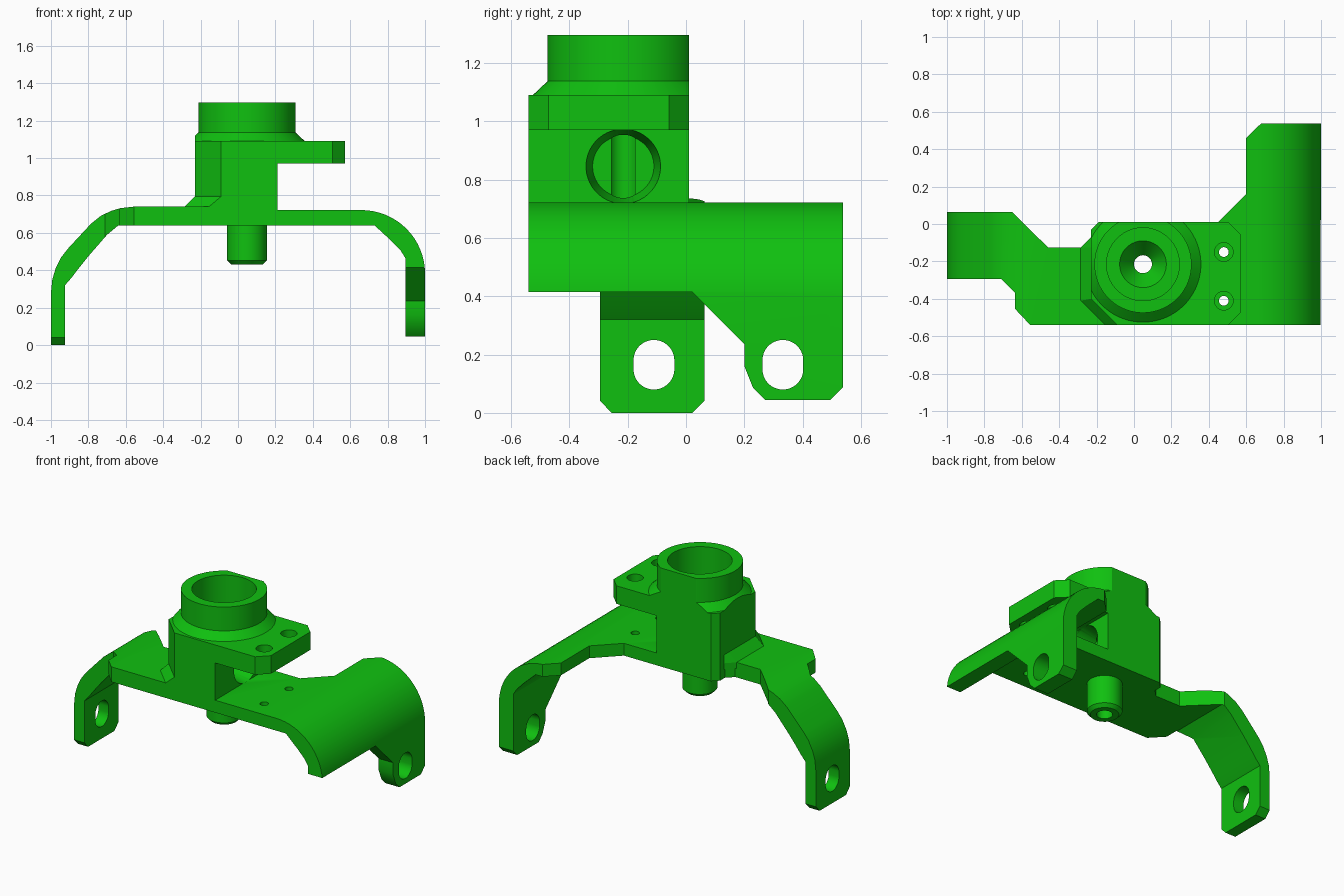
import bpy, bmesh, math

if "Cube" in bpy.data.objects:
    bpy.data.objects.remove(bpy.data.objects["Cube"])

green = bpy.data.materials.new("green")
green.diffuse_color = (0.005, 0.53, 0.005, 1)
green.use_nodes = True
green.node_tree.nodes["Principled BSDF"].inputs["Base Color"].default_value = green.diffuse_color
CX, CY = 0.048, -0.215          # axis of the collar and post


def loft(name, a, b):
    """Solid between two matching loops of 3D points."""
    me = bpy.data.meshes.new(name)
    bm = bmesh.new()
    va, vb = [bm.verts.new(p) for p in a], [bm.verts.new(p) for p in b]
    n = len(va)
    bm.faces.new(va)
    bm.faces.new(vb)
    for i in range(n):
        j = (i + 1) % n
        bm.faces.new((va[i], va[j], vb[j], vb[i]))
    bmesh.ops.recalc_face_normals(bm, faces=bm.faces)
    bm.to_mesh(me)
    bm.free()
    me.materials.append(green)
    ob = bpy.data.objects.new(name, me)
    bpy.context.collection.objects.link(ob)
    return ob


def prism(name, pts, axis, lo, hi):
    """Extrude a 2D outline along an axis."""
    put = {'x': lambda p, h: (h, p[0], p[1]),
           'y': lambda p, h: (p[0], h, p[1]),
           'z': lambda p, h: (p[0], p[1], h)}[axis]
    return loft(name, [put(p, lo) for p in pts], [put(p, hi) for p in pts])


def rect(x0, y0, x1, y1):
    return [(x0, y0), (x1, y0), (x1, y1), (x0, y1)]


def circle(x, y, r, n=48, stretch=0.0):
    """Circle, or a slot when its halves are pulled apart vertically."""
    pts = []
    for i in range(n):
        t = 2 * math.pi * (i + 0.5) / n
        s = math.sin(t)
        pts.append((x + r * math.cos(t), y + r * s + math.copysign(stretch, s)))
    return pts


def turned(name, steps, n=64):
    """Revolve (radius, z) steps about the post axis."""
    me = bpy.data.meshes.new(name)
    bm = bmesh.new()
    rings = [[bm.verts.new((x, y, z)) for x, y in circle(CX, CY, r, n)] for r, z in steps]
    bm.faces.new(rings[0])
    bm.faces.new(rings[-1])
    for a, b in zip(rings, rings[1:]):
        for i in range(n):
            j = (i + 1) % n
            bm.faces.new((a[i], a[j], b[j], b[i]))
    bmesh.ops.recalc_face_normals(bm, faces=bm.faces)
    bm.to_mesh(me)
    bm.free()
    me.materials.append(green)
    ob = bpy.data.objects.new(name, me)
    bpy.context.collection.objects.link(ob)
    return ob


def combine(ob, other, op):
    bpy.context.view_layer.objects.active = ob
    m = ob.modifiers.new(op, 'BOOLEAN')
    m.operation, m.object, m.solver = op, other, 'EXACT'
    bpy.ops.object.modifier_apply(modifier=m.name)
    bpy.data.objects.remove(other)


# Left arm: bent profile trimmed by its plan and by the foot outline
left = prism("bracket", [
    (0.18, 0.74), (-0.56, 0.74), (-0.63, 0.732), (-0.68, 0.717), (-0.735, 0.69), (-0.785, 0.65),
    (-0.85, 0.58), (-0.91, 0.515), (-0.945, 0.47), (-0.975, 0.41), (-0.993, 0.35), (-1, 0.28),
    (-1, 0), (-0.925, 0), (-0.925, 0.32), (-0.89, 0.36), (-0.86, 0.40), (-0.80, 0.475),
    (-0.70, 0.59), (-0.64, 0.64), (0.18, 0.64)], 'y', -0.7, 0.3)
combine(left, prism("left_plan", [
    (0.3, -0.54), (0.3, 0.01), (-0.19, 0.01), (-0.23, -0.03), (-0.23, -0.08), (-0.275, -0.125),
    (-0.46, -0.125), (-0.65, 0.063), (-1.1, 0.063), (-1.1, -0.295), (-0.71, -0.295),
    (-0.635, -0.37), (-0.635, -0.455), (-0.555, -0.54)], 'z', -0.1, 1), 'INTERSECT')
combine(left, prism("left_foot", [
    (-0.255, 0), (0.022, 0), (0.063, 0.042), (0.063, 0.8), (-0.6, 0.8), (-0.6, 0.5),
    (-0.295, 0.3), (-0.295, 0.042)], 'x', -1.1, 0.4), 'INTERSECT')
combine(left, prism("left_slot", circle(-0.11, 0.165, 0.07, stretch=0.015), 'x', -1.1, -0.8), 'DIFFERENCE')

# Right arm: rounded shoulder with one long leg at the back
arc = [(0.66 + 0.34 * math.sin(t), 0.382 + 0.34 * math.cos(t))
       for t in [math.pi / 2 * i / 16 for i in range(17)]]
right = prism("right_arm", [(0.15, 0.722)] + arc + [
    (1, 0), (0.895, 0), (0.895, 0.465), (0.87, 0.505), (0.82, 0.557), (0.73, 0.64), (0.15, 0.64)],
    'y', -0.7, 0.7)
combine(right, prism("right_plan", [
    (0.1, -0.54), (1.1, -0.54), (1.1, 0.538), (0.68, 0.538), (0.6, 0.46), (0.6, 0.16),
    (0.45, 0.01), (0.1, 0.01)], 'z', -0.1, 1), 'INTERSECT')
combine(right, prism("right_foot", [
    (-0.6, 0.415), (0.02, 0.415), (0.2, 0.235), (0.2, 0.16), (0.23, 0.085), (0.27, 0.045),
    (0.495, 0.045), (0.6, 0.15), (0.6, 0.8), (-0.6, 0.8)], 'x', 0, 1.1), 'INTERSECT')
combine(right, prism("right_slot", circle(0.332, 0.165, 0.07, stretch=0.015), 'x', 0.8, 1.1), 'DIFFERENCE')
for y in (-0.15, -0.41):
    combine(right, prism("plate_hole", circle(0.48, y, 0.026, 24), 'z', 0.5, 0.9), 'DIFFERENCE')

# Central block with its flared foot on the left
block = prism("block", [
    (-0.09, -0.54), (0.21, -0.54), (0.21, 0.01), (-0.19, 0.01), (-0.23, -0.03), (-0.23, -0.40)],
    'z', 0.64, 1.09)
low = [(0, -0.54), (-0.155, -0.54), (-0.285, -0.41), (-0.285, -0.125), (-0.23, -0.07), (0, -0.07)]
high = [(0, -0.54), (-0.09, -0.54), (-0.23, -0.40), (-0.23, -0.125), (-0.23, -0.07), (0, -0.07)]
flare = loft("flare", [(x, y, 0.70) for x, y in low], [(x, y, 0.74) for x, y in low])
combine(flare, loft("slope", [(x, y, 0.74) for x, y in low], [(x, y, 0.795) for x, y in high]), 'UNION')

# Side flange with two screw holes
flange = prism("flange", [
    (0.1, -0.54), (0.505, -0.54), (0.573, -0.472), (0.573, -0.058), (0.505, 0.01), (0.1, 0.01)],
    'z', 0.97, 1.09)
for y in (-0.15, -0.41):
    combine(flange, prism("flange_hole", circle(0.48, y, 0.05, 32), 'z', 0.9, 1.2), 'DIFFERENCE')

# Collar, trimmed flush with the block, and the post below
collar = turned("collar", [(0.31, 1.0), (0.31, 1.09), (0.26, 1.137), (0.26, 1.296)])
combine(collar, prism("collar_trim", rect(-0.23, -0.54, 0.6, 0.01), 'z', 1.05, 1.4), 'INTERSECT')
post = turned("post", [(0.085, 0.432), (0.106, 0.453), (0.106, 0.7)])

for part in (right, block, flare, flange, collar, post):
    combine(left, part, 'UNION')

# Stepped bore down the axis, and the round side opening
combine(left, turned("bore", [(0.048, 0.3), (0.048, 0.98), (0.125, 1.08), (0.195, 1.08), (0.195, 1.5)]),
        'DIFFERENCE')
combine(left, loft("side_opening",
                   [(0.075, y, z) for y, z in circle(CY, 0.845, 0.105)],
                   [(0.2101, y, z) for y, z in circle(CY, 0.845, 0.128)]), 'DIFFERENCE')

bpy.ops.object.select_all(action='DESELECT')
left.select_set(True)
bpy.context.view_layer.objects.active = left
bpy.ops.object.shade_smooth_by_angle(angle=math.radians(25))
